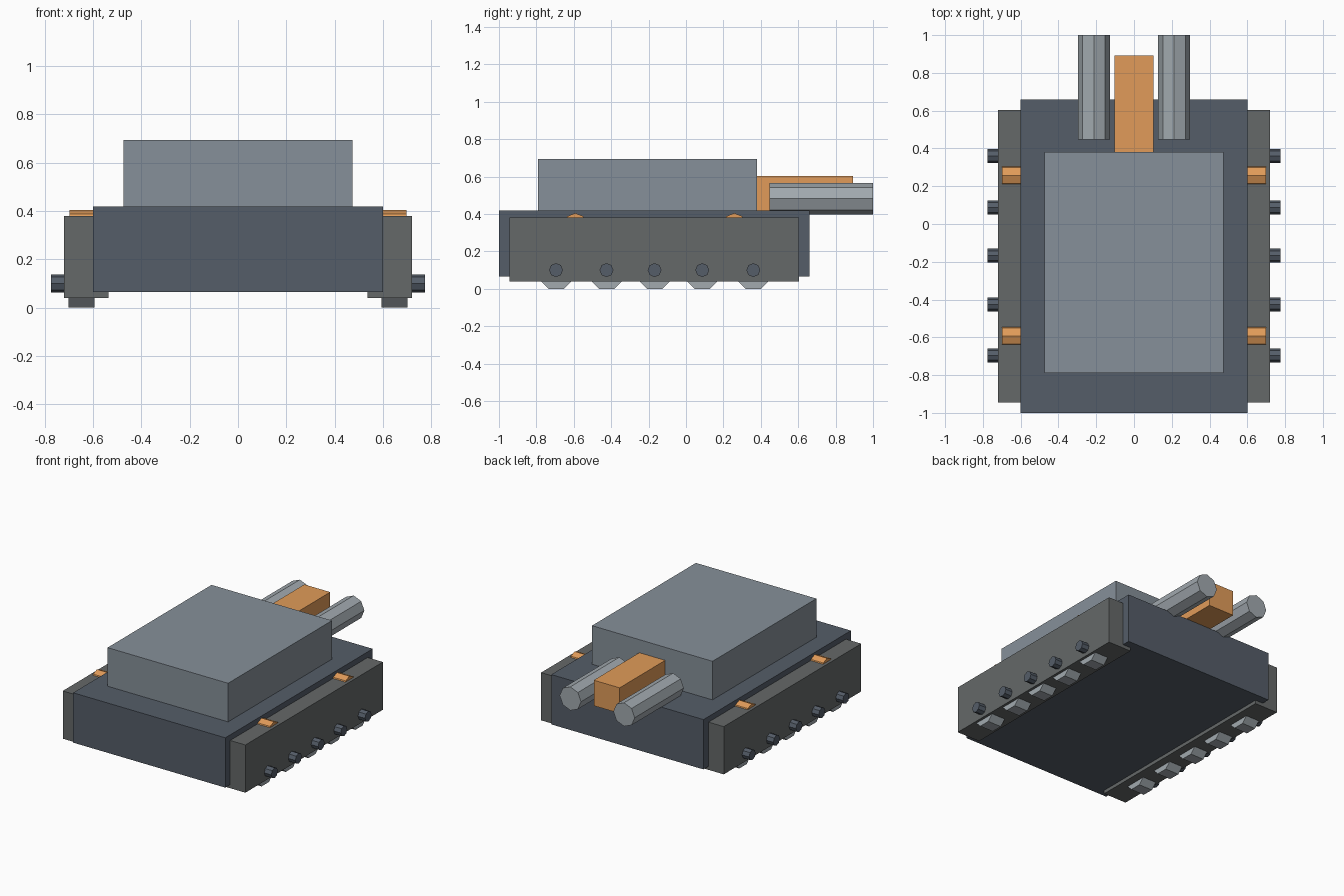
import bpy, bmesh
from math import radians
from mathutils import Matrix, Vector

if "Cube" in bpy.data.objects:
    bpy.data.objects.remove(bpy.data.objects["Cube"])


def material(name, rgb):
    m = bpy.data.materials.new(name)
    m.diffuse_color = (*rgb, 1)
    m.use_nodes = True
    m.node_tree.nodes["Principled BSDF"].inputs["Base Color"].default_value = m.diffuse_color
    return m


HULL = material("dark_blue_grey", (0.09, 0.11, 0.14))
TURRET = material("light_blue_grey", (0.24, 0.28, 0.32))
TRACK = material("warm_grey", (0.13, 0.14, 0.14))
STEEL = material("steel", (0.36, 0.40, 0.43))
ORANGE = material("orange", (0.75, 0.33, 0.10))


def finish(name, bm, mat, mirror):
    mesh = bpy.data.meshes.new(name)
    bm.to_mesh(mesh)
    bm.free()
    mesh.materials.append(mat)
    ob = bpy.data.objects.new(name, mesh)
    bpy.context.collection.objects.link(ob)
    if mirror:
        ob.modifiers.new("mirror", 'MIRROR')  # across x = 0
    return ob


def box(name, lo, hi, mat, mirror=False):
    lo, hi = Vector(lo), Vector(hi)
    bm = bmesh.new()
    bmesh.ops.create_cube(bm, size=1, matrix=Matrix.Translation((lo + hi) / 2)
                          @ Matrix.Diagonal((*(hi - lo), 1)))
    return finish(name, bm, mat, mirror)


def octagon_rod(name, start, length, radius, axis, mat, flat=False):
    """Mirrored eight-sided rod along x or y; flat puts a face at the bottom."""
    turn = Matrix.Rotation(radians(90), 4, 'Y' if axis == 'X' else 'X')
    d = Vector((1, 0, 0) if axis == 'X' else (0, 1, 0))
    m = Matrix.Translation(Vector(start) + d * length / 2) @ turn
    if flat:
        m = m @ Matrix.Rotation(radians(22.5), 4, 'Z')
    bm = bmesh.new()
    bmesh.ops.create_cone(bm, cap_ends=True, segments=8, radius1=radius,
                          radius2=radius, depth=length, matrix=m)
    return finish(name, bm, mat, True)


# Body
box("hull", (-0.6, -1.0, 0.065), (0.6, 0.66, 0.42), HULL)
box("turret", (-0.475, -0.79, 0.42), (0.475, 0.38, 0.695), TURRET)
box("track_housing", (0.537, -0.945, 0.04), (0.72, 0.603, 0.38), TRACK, True)

# Guns
box("gun_mount", (-0.102, 0.38, 0.42), (0.102, 0.893, 0.602), ORANGE)
octagon_rod("gun_barrel", (0.212, 0.447, 0.482), 0.553, 0.084, 'Y', STEEL)

# Road wheels with axle stubs
for i, y in enumerate((-0.695, -0.425, -0.168, 0.087, 0.36)):
    octagon_rod(f"wheel_{i}", (0.595, y, 0.1), 0.107, 0.108, 'X', STEEL, True)
    octagon_rod(f"axle_{i}", (0.66, y, 0.1), 0.115, 0.037, 'X', HULL)

# Return rollers showing on top of the tracks
for i, y in enumerate((-0.592, 0.258)):
    octagon_rod(f"return_roller_{i}", (0.59, y, 0.345), 0.108, 0.06, 'X', ORANGE)
